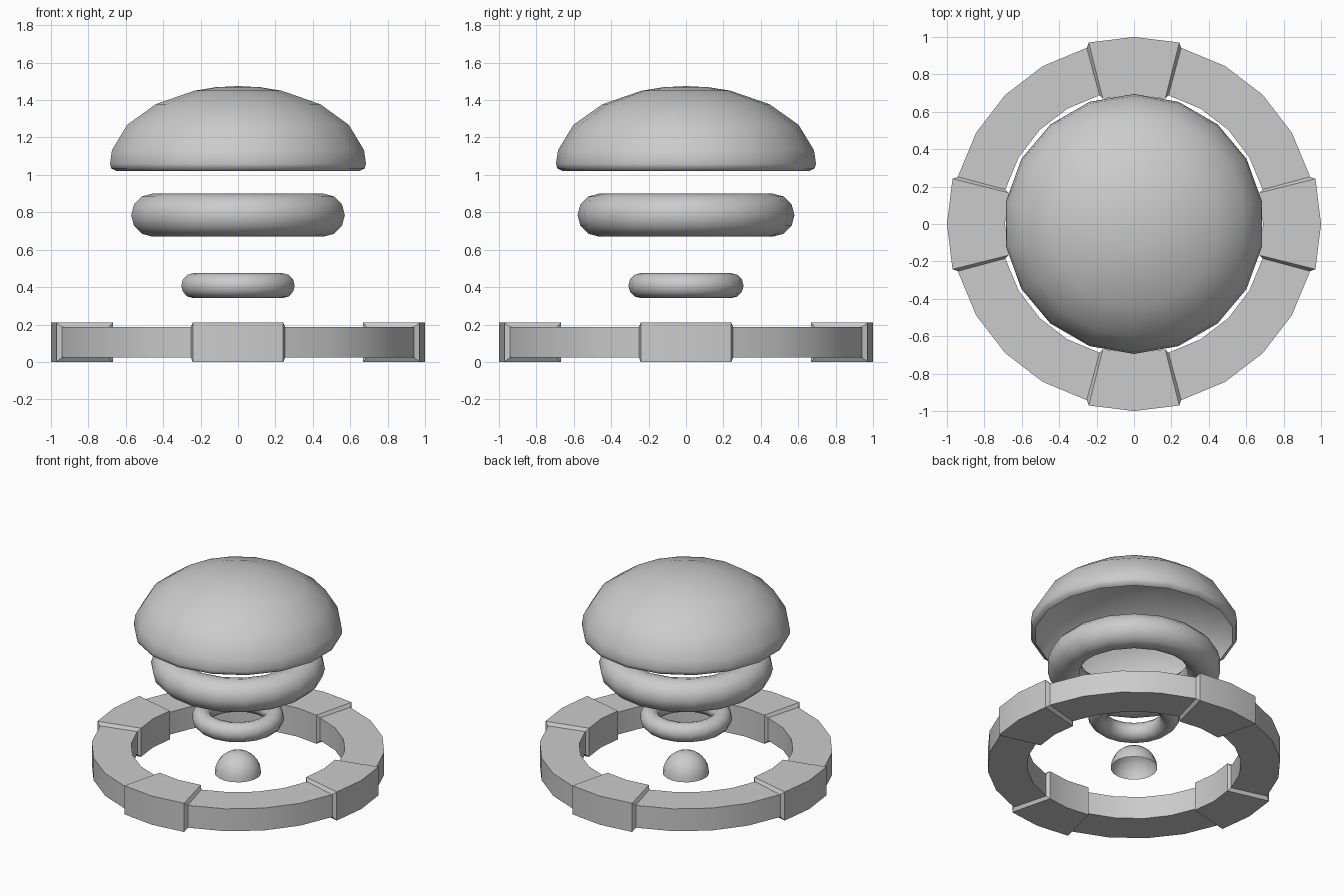
import bpy, bmesh
from math import sin, cos, radians, pi

if "Cube" in bpy.data.objects:
    bpy.data.objects.remove(bpy.data.objects["Cube"])


def finish(name, bm, angle=None, flip_check=False):
    """Turn a bmesh into a named, smoothly shaded object."""
    bmesh.ops.remove_doubles(bm, verts=bm.verts, dist=1e-5)
    if flip_check:
        bmesh.ops.recalc_face_normals(bm, faces=bm.faces)
    mesh = bpy.data.meshes.new(name)
    bm.to_mesh(mesh)
    bm.free()
    ob = bpy.data.objects.new(name, mesh)
    bpy.context.collection.objects.link(ob)
    bpy.ops.object.select_all(action='DESELECT')
    ob.select_set(True)
    bpy.context.view_layer.objects.active = ob
    if angle is None:
        bpy.ops.object.shade_smooth()
    else:
        bpy.ops.object.shade_smooth_by_angle(angle=radians(angle))
    return ob


def sweep(sections, closed):
    """Join cross-sections [(angle, [(r, z), ...]), ...] all the way round z."""
    bm = bmesh.new()
    rows = [[bm.verts.new((r * cos(a), r * sin(a), z)) for r, z in prof]
            for a, prof in sections]
    n = len(rows[0])
    for i, row in enumerate(rows):
        nxt = rows[(i + 1) % len(rows)]
        for j in range(n if closed else n - 1):
            k = (j + 1) % n
            quad = (row[j], row[k], nxt[k], nxt[j])
            pts = []
            for v in quad:
                if all((v.co - p.co).length > 1e-6 for p in pts):
                    pts.append(v)
            bm.faces.new(pts)
    return bm


def lathe(name, prof, closed=False, sides=18):
    angles = [pi / 2 + 2 * pi * i / sides for i in range(sides)]
    return finish(name, sweep([(a, prof) for a in angles], closed), flip_check=closed)


def ring(name, major, minor, z):
    prof = [(major + minor * cos(t), z + minor * sin(t))
            for t in (2 * pi * j / 12 for j in range(12))]
    return lathe(name, prof, closed=True)


# base ring with four raised blocks
raised = [(1.0, 0.0), (1.0, 0.21), (0.69, 0.21), (0.69, 0.0)]
low = [(0.975, 0.023), (0.975, 0.187), (0.712, 0.187), (0.712, 0.023)]
sections = []
for q in range(4):
    for deg in (-14, 0, 14):
        sections.append((radians(90 * q + deg), raised))
    for deg in (15, 30, 45, 60, 75):
        sections.append((radians(90 * q + deg), low))
finish("base_ring", sweep(sections, True), angle=25, flip_check=True)

# small open hemisphere in the middle
R = 0.155
lathe("centre_bead", [(R * sin(radians(d)), R * cos(radians(d))) for d in range(0, 91, 15)])

# two floating rings
ring("small_ring", 0.241, 0.067, 0.408)
ring("large_ring", 0.465, 0.115, 0.785)

# open dome cap with a lip curling inwards
cap = [(0.695 * sin(radians(d)), 1.06 + 0.415 * cos(radians(d)))
       for d in (0, 10, 20, 40, 60, 80, 90)]
lathe("dome_cap", cap + [(0.688, 1.035), (0.66, 1.021)])
